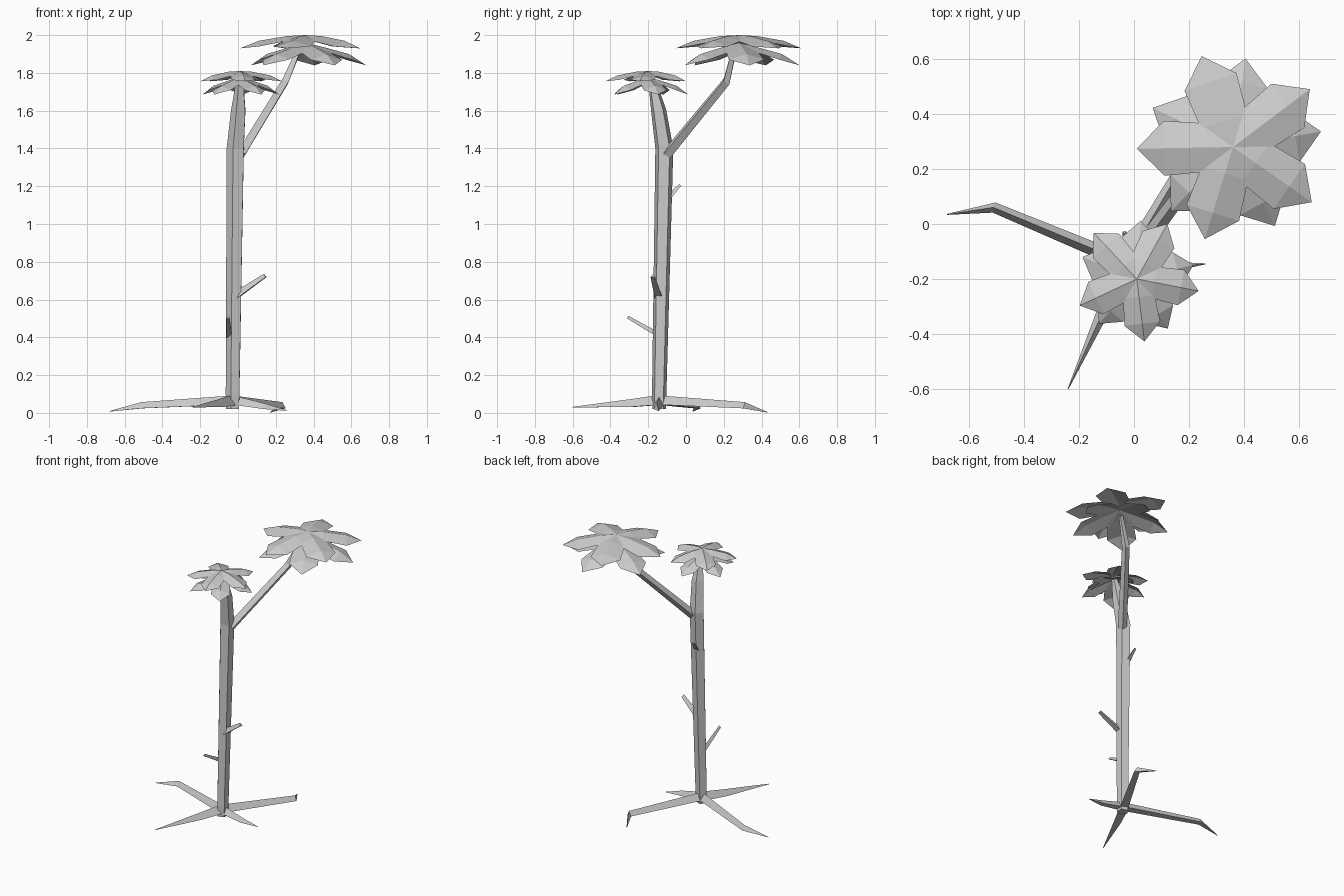
import bpy, bmesh
from math import sin, cos, pi, radians
from mathutils import Vector

if "Cube" in bpy.data.objects:
    bpy.data.objects.remove(bpy.data.objects["Cube"])


def finish(name, bm, closed=True):
    if closed:
        bmesh.ops.recalc_face_normals(bm, faces=bm.faces)
    mesh = bpy.data.meshes.new(name)
    bm.to_mesh(mesh)
    bm.free()
    obj = bpy.data.objects.new(name, mesh)
    bpy.context.collection.objects.link(obj)
    return obj


def limb(name, path, sides=4, turn=0.0):
    """Faceted tube through (x, y, z, radius) points."""
    bm = bmesh.new()
    pts = [Vector(p[:3]) for p in path]
    axis = (pts[-1] - pts[0]).normalized()
    ref = Vector((0, 1, 0)) if abs(axis.z) > 0.9 else Vector((0, 0, 1))
    rings = []
    for i, p in enumerate(pts):
        d = (pts[min(i + 1, len(pts) - 1)] - pts[max(i - 1, 0)]).normalized()
        u = (ref - d * ref.dot(d)).normalized()
        v = d.cross(u)
        ring = []
        for k in range(sides):
            a = turn + 2 * pi * k / sides
            ring.append(bm.verts.new(p + (u * cos(a) + v * sin(a)) * path[i][3]))
        rings.append(ring)
    for a, b in zip(rings, rings[1:]):
        for k in range(sides):
            n = (k + 1) % sides
            bm.faces.new((a[k], a[n], b[n], b[k]))
    bm.faces.new(rings[0])
    bm.faces.new(rings[-1])
    return finish(name, bm)


# petal outline: distance out, half width, ridge height, edge height
UPPER = [(0.10, 0.088, -0.005, -0.03), (0.25, 0.10, -0.03, -0.06), (0.35, 0, -0.07, 0)]
LOWER = [(0.10, 0.085, -0.065, -0.09), (0.23, 0.095, -0.10, -0.13), (0.325, 0, -0.16, 0)]


def leaf_cluster(name, centre, size, zsize, upper_start, lower_start):
    """Two layers of five ridged leaves radiating from a centre."""
    bm = bmesh.new()
    for rows, start, top in ((UPPER, upper_start, 0), (LOWER, lower_start, -0.04)):
        for k in range(5):
            a = radians(start + 72 * k)

            def vert(r, w, z):
                return bm.verts.new((centre[0] + size * (r * cos(a) - w * sin(a)),
                                     centre[1] + size * (r * sin(a) + w * cos(a)),
                                     centre[2] + zsize * z))
            root = vert(0, 0, top)
            (r1, w1, m1, e1), (r2, w2, m2, e2), (r3, _, m3, _) = rows
            mid1, mid2, tip = vert(r1, 0, m1), vert(r2, 0, m2), vert(r3, 0, m3)
            for s in (1, -1):
                edge1, edge2 = vert(r1, s * w1, e1), vert(r2, s * w2, e2)
                for f in ((root, edge1, mid1), (mid1, edge1, edge2, mid2), (mid2, edge2, tip)):
                    bm.faces.new(f[::-s])
    return finish(name, bm, closed=False)


# Trunk and side branch
limb("trunk", [(-0.025, -0.142, 0.02, 0.038), (-0.025, -0.142, 0.1, 0.04),
               (-0.01, -0.115, 1.4, 0.05), (0.005, -0.145, 1.6, 0.042),
               (0.012, -0.185, 1.78, 0.018)], 5, 0.3)
limb("branch", [(0.015, -0.10, 1.37, 0.03), (0.25, 0.215, 1.755, 0.025),
                (0.33, 0.26, 1.94, 0.014)])

# Broken twigs
limb("twig_low", [(-0.045, -0.14, 0.405, 0.017), (-0.052, -0.31, 0.505, 0.010)], 3)
limb("twig_middle", [(-0.02, -0.14, 0.61, 0.026), (0.145, -0.175, 0.725, 0.014)], 3)
limb("twig_high", [(-0.025, -0.09, 1.14, 0.018), (-0.035, -0.03, 1.205, 0.008)], 3)

# Roots spreading from the trunk base
limb("root_left", [(-0.03, -0.14, 0.06, 0.032), (-0.51, 0.06, 0.035, 0.022),
                   (-0.68, 0.035, 0.008, 0.002)], 3)
limb("root_front", [(-0.03, -0.14, 0.06, 0.035), (-0.10, -0.29, 0.045, 0.028),
                    (-0.24, -0.60, 0.03, 0.002)], 3)
limb("root_right", [(-0.03, -0.14, 0.06, 0.032), (0.14, -0.155, 0.03, 0.02),
                    (0.26, -0.145, 0.012, 0.002)], 3)
limb("root_back", [(-0.03, -0.14, 0.06, 0.032), (0.235, 0.31, 0.035, 0.022),
                   (0.17, 0.43, 0.003, 0.002)], 3)

# Leaf clusters
leaf_cluster("large_leaf_cluster", (0.36, 0.28, 2.0), 1.0, 1.0, 37, 10)
leaf_cluster("small_leaf_cluster", (0.01, -0.20, 1.81), 0.655, 0.78, -11, 14)
